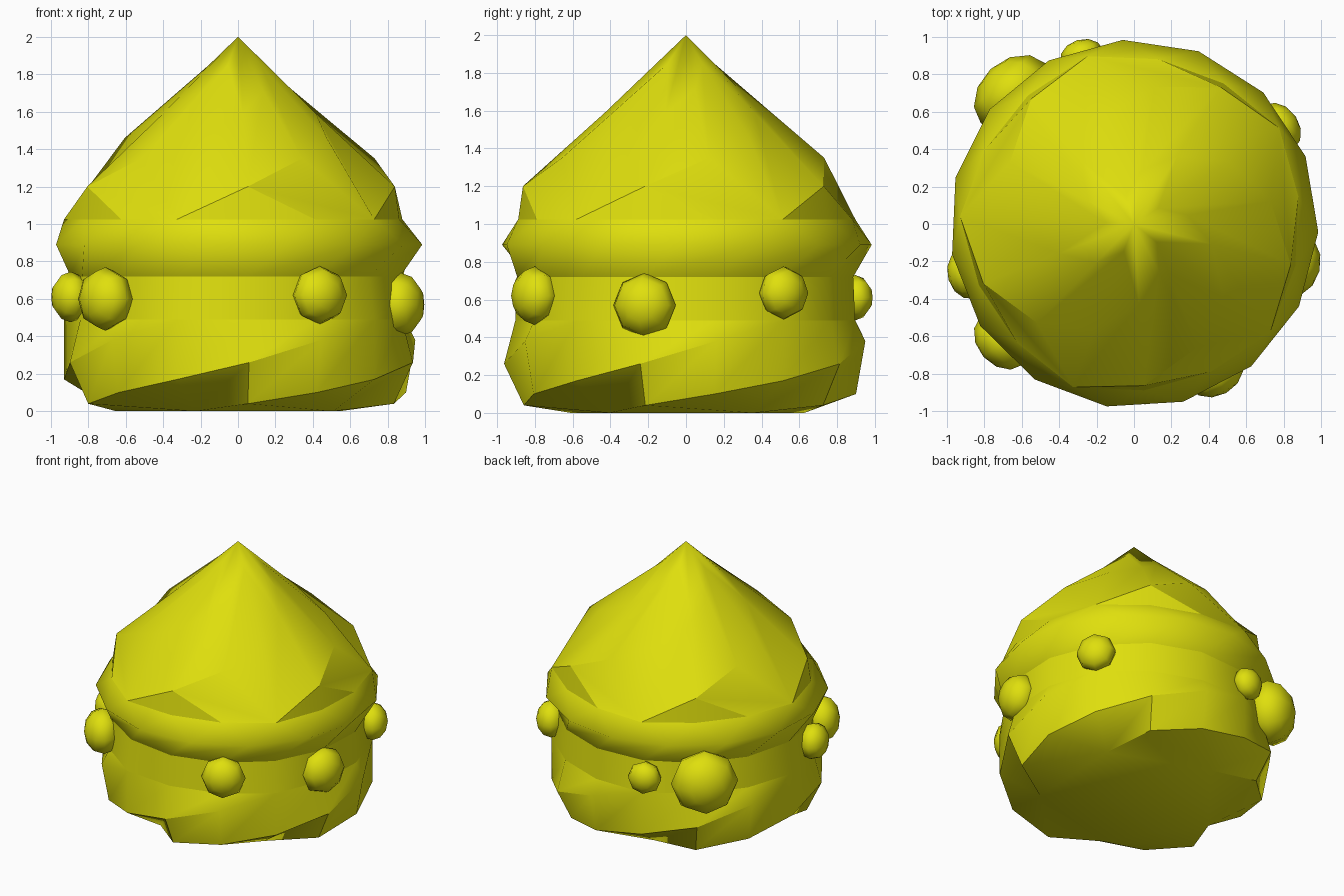
import bpy, bmesh, math
from mathutils import Vector

if "Cube" in bpy.data.objects:
    bpy.data.objects.remove(bpy.data.objects["Cube"])

yellow = bpy.data.materials.new("olive yellow")
yellow.diffuse_color = (0.74, 0.74, 0.004, 1)
yellow.use_nodes = True
yellow.node_tree.nodes["Principled BSDF"].inputs["Base Color"].default_value = yellow.diffuse_color

RIDGES, STEP, BASE = 5, 24.0, -110.5   # five ridges, each turning 24 degrees per level


def finish(name, bm, angle):
    bmesh.ops.remove_doubles(bm, verts=bm.verts, dist=1e-5)
    bmesh.ops.recalc_face_normals(bm, faces=bm.faces)
    me = bpy.data.meshes.new(name)
    bm.to_mesh(me)
    bm.free()
    me.materials.append(yellow)
    ob = bpy.data.objects.new(name, me)
    bpy.context.collection.objects.link(ob)
    bpy.ops.object.select_all(action='DESELECT')
    ob.select_set(True)
    bpy.context.view_layer.objects.active = ob
    bpy.ops.object.shade_smooth_by_angle(angle=math.radians(angle))


def point(bm, r, deg, z):
    a = math.radians(deg)
    return bm.verts.new((r * math.cos(a), r * math.sin(a), z))


def swirl(bm, levels, turn):
    """Points of each ridge; same-angle points of neighbours are three levels apart."""
    return [[point(bm, r, BASE + turn * STEP * k + 72 * m, z)
             for k, (z, r) in enumerate(levels)] for m in range(RIDGES)]


# Pointed upper swirl (height, ridge radius)
upper = [(1.025, 0.93), (1.20, 0.865), (1.35, 0.74), (1.46, 0.605),
         (1.59, 0.43), (1.71, 0.29), (1.85, 0.155)]
bm = bmesh.new()
R = swirl(bm, upper, 1)
tip = bm.verts.new((0, 0, 2))
for m in range(RIDGES):
    A, B = R[m], R[m - 1]
    a0 = BASE + 72 * (m - 1)
    arc = [point(bm, 0.89, a0 + STEP * i, 1.025) for i in (1, 2)]
    for f in ((B[0], arc[0], B[1]), (arc[0], arc[1], B[1]), (arc[1], A[0], B[1]),
              (B[1], A[0], B[2]), (B[2], A[0], B[3])):
        bm.faces.new(f)
    for k in range(3):
        bm.faces.new((A[k], A[k + 1], B[k + 4], B[k + 3]))
    bm.faces.new((A[3], A[4], tip, B[6]))
    bm.faces.new((A[4], A[5], tip))
    bm.faces.new((A[5], A[6], tip))
finish("upper_swirl", bm, 32)

# Lower swirl, narrowing to the flat foot
lower = [(0.49, 0.93), (0.38, 0.96), (0.26, 0.965), (0.17, 0.93),
         (0.10, 0.91), (0.04, 0.86), (0.0, 0.65)]
bm = bmesh.new()
R = swirl(bm, lower, -1)
for m in range(RIDGES):
    A, B = R[m], R[(m + 1) % RIDGES]
    a0 = BASE + 72 * (m + 1)
    arc = [point(bm, 0.905, a0 - STEP * i, 0.49) for i in (1, 2)]
    for f in ((B[0], arc[0], B[1]), (arc[0], arc[1], B[2], B[1]),
              (arc[1], A[0], B[3], B[2])):
        bm.faces.new(f)
    for k in range(3):
        bm.faces.new((A[k], A[k + 1], B[k + 4], B[k + 3]))
    for k in (3, 4, 5):
        bm.faces.new((A[k], A[k + 1], B[6]))
bm.faces.new([r[6] for r in R])
finish("lower_swirl", bm, 32)


def ring_part(name, rings):
    """Fifteen-sided wall; rings are height, ridge radius, radius between, half twist."""
    bm = bmesh.new()
    loops = [[point(bm, r if i % 3 == 0 else s, BASE + STEP * (i + t), z)
              for i in range(15)] for z, r, s, t in rings]
    for lo, hi in zip(loops, loops[1:]):
        for i in range(15):
            j = (i + 1) % 15
            bm.faces.new((lo[i], lo[j], hi[j], hi[i]))
    finish(name, bm, 85)


ring_part("waist", [(0.49, 0.93, 0.905, 0), (0.72, 0.895, 0.895, 0)])
ring_part("band", [(0.72, 0.895, 0.895, 0), (0.89, 0.985, 0.985, 0.5),
                   (1.025, 0.93, 0.89, 0)])

# Slightly flattened beads round the waist: x, y, z, radius
beads = [
    (0.42, -0.77, 0.62, 0.155),
    (0.83, -0.21, 0.57, 0.17),
    (0.75, 0.50, 0.635, 0.14),
    (-0.27, 0.87, 0.61, 0.12),
    (-0.61, 0.66, 0.60, 0.235),
    (-0.865, -0.26, 0.61, 0.135),
    (-0.68, -0.60, 0.60, 0.17),
]
FLAT = 0.75
for n, (x, y, z, r) in enumerate(beads):
    bm = bmesh.new()
    bmesh.ops.create_uvsphere(bm, u_segments=8, v_segments=6, radius=r)
    bmesh.ops.scale(bm, verts=bm.verts, vec=(1, 1, FLAT))
    out = Vector((x, y, 0)).normalized()
    bm.transform(out.to_track_quat('Z', 'Y').to_matrix().to_4x4())
    bmesh.ops.translate(bm, verts=bm.verts,
                        vec=Vector((x, y, z)) + out * r * (1 - FLAT) * 0.9)
    finish("bead_%d" % (n + 1), bm, 60)
